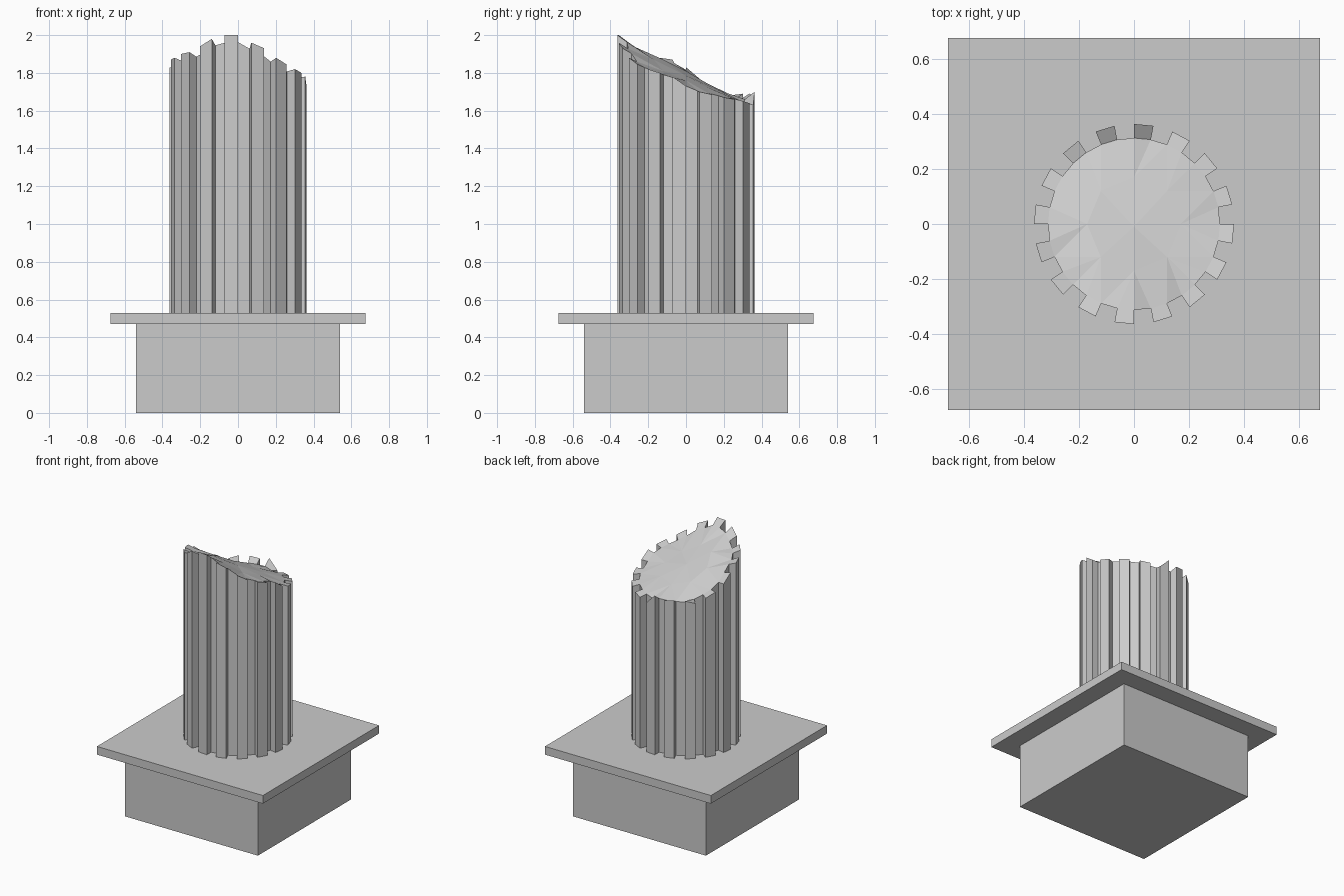
import bpy, bmesh
from math import cos, sin, pi

if "Cube" in bpy.data.objects:
    bpy.data.objects.remove(bpy.data.objects["Cube"])


def box(name, half, z0, z1):
    bm = bmesh.new()
    bmesh.ops.create_cube(bm, size=1)
    for v in bm.verts:
        v.co = (v.co.x * 2 * half, v.co.y * 2 * half, z0 if v.co.z < 0 else z1)
    finish(name, bm)


def finish(name, bm):
    bmesh.ops.recalc_face_normals(bm, faces=bm.faces[:])
    me = bpy.data.meshes.new(name)
    bm.to_mesh(me)
    bm.free()
    bpy.context.collection.objects.link(bpy.data.objects.new(name, me))


# Square pedestal and overhanging slab
box("pedestal_block", 0.54, 0.0, 0.47)
box("pedestal_slab", 0.675, 0.47, 0.53)

# Broken fluted column: rim height at each of 32 angles, counter-clockwise from +x
N, R_OUT, R_IN, Z0 = 32, 0.363, 0.312, 0.53
rim = [1.73, 1.70, 1.685, 1.67, 1.66, 1.65, 1.64, 1.63,
       1.70, 1.68, 1.69, 1.69, 1.67, 1.70, 1.73, 1.77,
       1.83, 1.87, 1.88, 1.90, 1.91, 1.94, 1.98, 2.00,
       2.00, 1.96, 1.93, 1.88, 1.845, 1.82, 1.80, 1.78]
CENTRE_Z = 1.79
bm = bmesh.new()


def polar(r, k, z):
    a = 2 * pi * k / N
    return bm.verts.new((r * cos(a), r * sin(a), z))


inner_z = [1.66 if 8 <= k <= 11 else h + (CENTRE_Z - h) * 0.14 - 0.008
           for k, h in enumerate(rim)]
outer_top = [polar(R_OUT, k, rim[k]) for k in range(N)]
inner_top = [polar(R_IN, k, inner_z[k]) for k in range(N)]
outer_bot = [polar(R_OUT, k, Z0) for k in range(N)]
inner_bot = [polar(R_IN, k, Z0) for k in range(N)]

# Flute walls, ribs and rib tops
outline = []
for k in range(N):
    n = (k + 1) % N
    bm.faces.new((outer_bot[k], inner_bot[k], inner_top[k], outer_top[k]))
    if k % 2:
        bm.faces.new((outer_bot[k], outer_bot[n], outer_top[n], outer_top[k]))
        bm.faces.new((outer_top[k], outer_top[n], inner_top[n], inner_top[k]))
        outline += [inner_bot[k], outer_bot[k]]
    else:
        bm.faces.new((inner_bot[k], inner_bot[n], inner_top[n], inner_top[k]))
        outline += [outer_bot[k], inner_bot[k]]
bm.faces.new(outline[::-1])

# Uneven fracture surface
mid_z = [1.76, 1.72, 1.71, 1.74, 1.81, 1.87, 1.87, 1.81]
mid = [polar(0.17, 4 * j, z) for j, z in enumerate(mid_z)]
centre = bm.verts.new((0, -0.01, CENTRE_Z))
for j in range(8):
    nxt = mid[(j + 1) % 8]
    for k in range(4 * j - 2, 4 * j + 2):
        bm.faces.new((mid[j], inner_top[k % N], inner_top[(k + 1) % N]))
    bm.faces.new((mid[j], inner_top[(4 * j + 2) % N], nxt))
    bm.faces.new((centre, mid[j], nxt))
finish("broken_fluted_column", bm)
